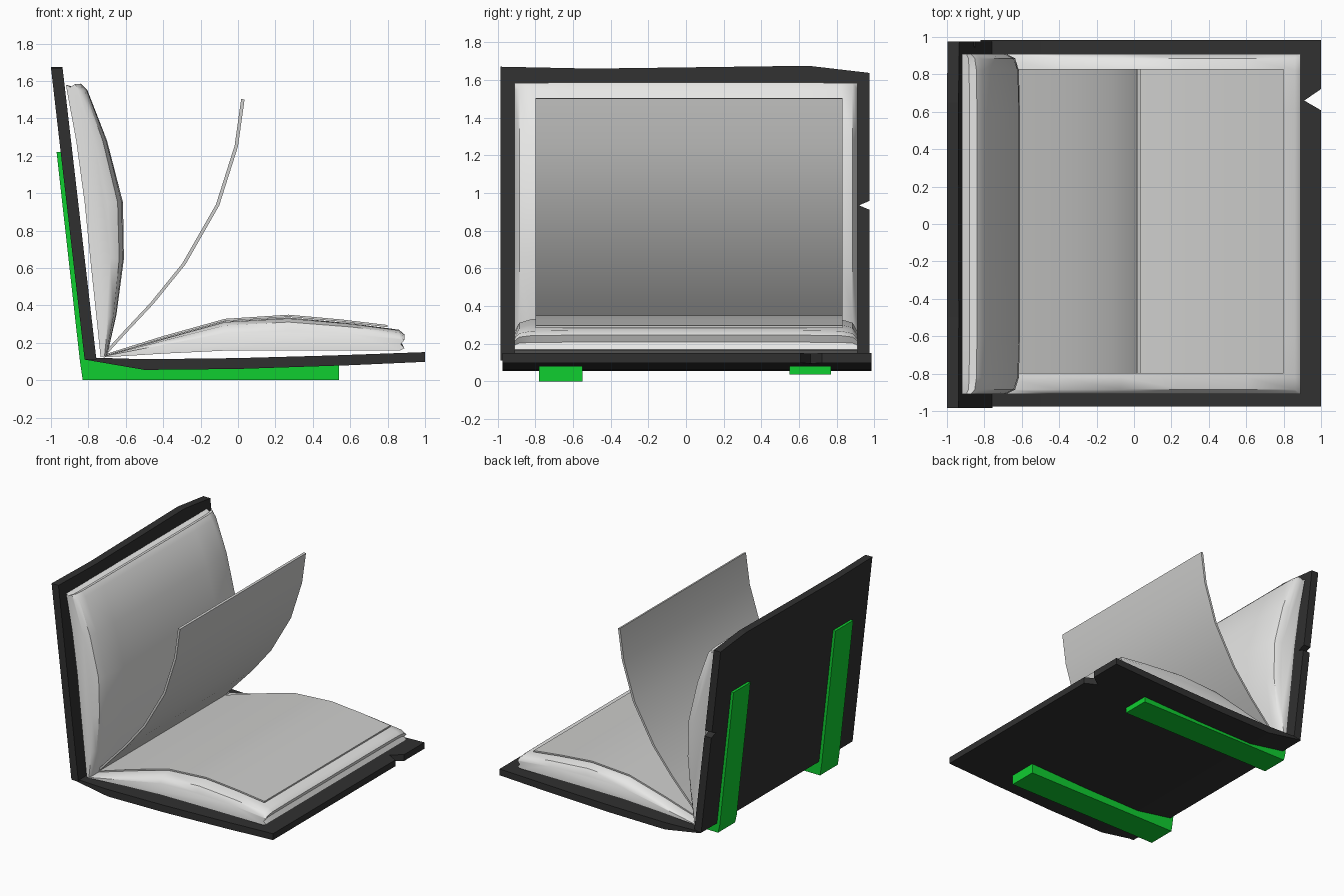
import bpy, bmesh
from mathutils import Vector

if "Cube" in bpy.data.objects:
    bpy.data.objects.remove(bpy.data.objects["Cube"])


def material(name, rgb):
    m = bpy.data.materials.new(name)
    m.diffuse_color = (*rgb, 1)
    m.use_nodes = True
    m.node_tree.nodes["Principled BSDF"].inputs["Base Color"].default_value = m.diffuse_color
    return m


BLACK = material("cover_black", (0.03, 0.03, 0.03))
GREEN = material("strap_green", (0.005, 0.62, 0.03))
WHITE = material("paper_white", (0.80, 0.80, 0.79))
GREY = material("sheet_grey", (0.62, 0.62, 0.61))


def loft(name, sections, mat, axis="y", smooth=False):
    """Closed solid through equal-length profiles; each section is (position, [(a, b)...])."""
    bm = bmesh.new()
    rings = []
    for pos, pts in sections:
        rings.append([bm.verts.new((a, pos, b) if axis == "y" else (a, b, pos)) for a, b in pts])
    n = len(rings[0])
    for r, s in zip(rings, rings[1:]):
        for i in range(n):
            j = (i + 1) % n
            bm.faces.new((r[i], r[j], s[j], s[i]))
    bm.faces.new(rings[0])
    bm.faces.new(rings[-1])
    bmesh.ops.recalc_face_normals(bm, faces=bm.faces)
    me = bpy.data.meshes.new(name)
    bm.to_mesh(me)
    bm.free()
    me.materials.append(mat)
    ob = bpy.data.objects.new(name, me)
    bpy.context.collection.objects.link(ob)
    if smooth:
        bpy.ops.object.select_all(action="DESELECT")
        ob.select_set(True)
        bpy.context.view_layer.objects.active = ob
        bpy.ops.object.shade_smooth_by_angle(angle=0.7)
    return ob


def cut(ob, cutter):
    """Apply a boolean difference and remove the cutter."""
    cutter.hide_render = True
    mod = ob.modifiers.new("notch", "BOOLEAN")
    mod.operation, mod.object, mod.solver = "DIFFERENCE", cutter, "EXACT"
    deps = bpy.context.evaluated_depsgraph_get()
    me = bpy.data.meshes.new_from_object(ob.evaluated_get(deps))
    ob.modifiers.clear()
    ob.data = me
    bpy.data.objects.remove(cutter)


# lower cover board, slightly bowed, with a notch in the outer edge
low = [(-0.82, 0.11), (-0.5, 0.055), (0, 0.06), (0.6, 0.08), (1.0, 0.098),
       (1.0, 0.15), (0.5, 0.132), (0, 0.118), (-0.5, 0.112), (-0.76, 0.12)]
lower_cover = loft("lower_cover", [(-0.975, low), (0.985, low)], BLACK)
notch = [(1.1, 0.79), (0.91, 0.66), (1.1, 0.55)]
cut(lower_cover, loft("lower_notch", [(-0.1, notch), (0.4, notch)], BLACK, "z"))


# upright cover board with an uneven top edge and a notch in the rear edge
def upright(top):
    x = -0.82 - 0.18 * (top - 0.11) / 1.56
    return [(-0.82, 0.11), (x, top), (x + 0.062, top), (-0.757, 0.11)]


upright_cover = loft("upright_cover", [(-0.985, upright(1.67)), (-0.5, upright(1.66)),
                                       (0.65, upright(1.675)), (0.975, upright(1.637))], BLACK)


def wedge(x):
    return [(x, (0.92, 0.935)), (x, (1.1, 1.03)), (x, (1.1, 0.84))]


tri = loft("upright_notch", [(0.92, [(-1.3, 0.935), (-0.5, 0.935), (-0.5, 0.933), (-1.3, 0.933)]),
                             (1.1, [(-1.3, 1.01), (-0.5, 1.01), (-0.5, 0.86), (-1.3, 0.86)])], BLACK)
cut(upright_cover, tri)


# page blocks: paired outer / inner curves, with rounded ends along y
def page_block(name, board_side, page_side, edge):
    def section(t):
        curve = [tuple(Vector(b).lerp(Vector(p), t)) for b, p in zip(board_side, page_side)]
        hollow = [tuple(Vector(board_side[-1]).lerp(Vector(page_side[-1]), t * 0.5) + Vector(edge))]
        return board_side + hollow + curve[::-1]
    ends = [(0.91, 0.6), (0.885, 0.86), (0.82, 0.97), (0.6, 1.0)]
    stations = [(-y, t) for y, t in ends] + [(y, t) for y, t in reversed(ends)]
    return loft(name, [(y, section(t)) for y, t in stations], WHITE, smooth=True)


page_block("lower_pages",
           [(-0.72, 0.122), (-0.4, 0.142), (-0.07, 0.158), (0.27, 0.16), (0.6, 0.16), (0.87, 0.16), (0.89, 0.17)],
           [(-0.7, 0.135), (-0.4, 0.222), (-0.07, 0.315), (0.27, 0.335), (0.6, 0.305), (0.86, 0.27), (0.89, 0.245)],
           (-0.02, 0.0))
page_block("upright_pages",
           [(-0.735, 0.125), (-0.755, 0.32), (-0.79, 0.65), (-0.82, 0.95), (-0.865, 1.28), (-0.915, 1.55), (-0.92, 1.58)],
           [(-0.7, 0.13), (-0.65, 0.35), (-0.61, 0.65), (-0.615, 0.95), (-0.7, 1.28), (-0.805, 1.55), (-0.84, 1.585)],
           (0.0, -0.015))


# single sheets: thickened curves
def sheet(name, path, offset, y0=-0.8, y1=0.83):
    back = [(x + offset[0], z + offset[1]) for x, z in reversed(path)]
    return loft(name, [(y0, path + back), (y1, path + back)], GREY, smooth=True)


sheet("top_sheet", [(-0.7, 0.142), (-0.4, 0.236), (-0.07, 0.328), (0.27, 0.35), (0.55, 0.325), (0.8, 0.295)],
      (0, -0.012))
sheet("turning_sheet", [(-0.71, 0.13), (-0.6, 0.25), (-0.45, 0.41), (-0.28, 0.62), (-0.1, 0.935),
                        (0.0, 1.25), (0.035, 1.5)], (-0.018, 0.004))

# two L-shaped straps under and behind the cover
for name, y0, y1, base in (("front_strap", -0.78, -0.55, 0.0), ("rear_strap", 0.55, 0.77, 0.035)):
    prof = [(-0.97, 1.22), (-0.845, 0.1), (-0.83, base), (0.54, base), (0.54, 0.078),
            (0, 0.062), (-0.5, 0.057), (-0.815, 0.11), (-0.943, 1.22)]
    loft(name, [(y0, prof), (y1, prof)], GREEN)
